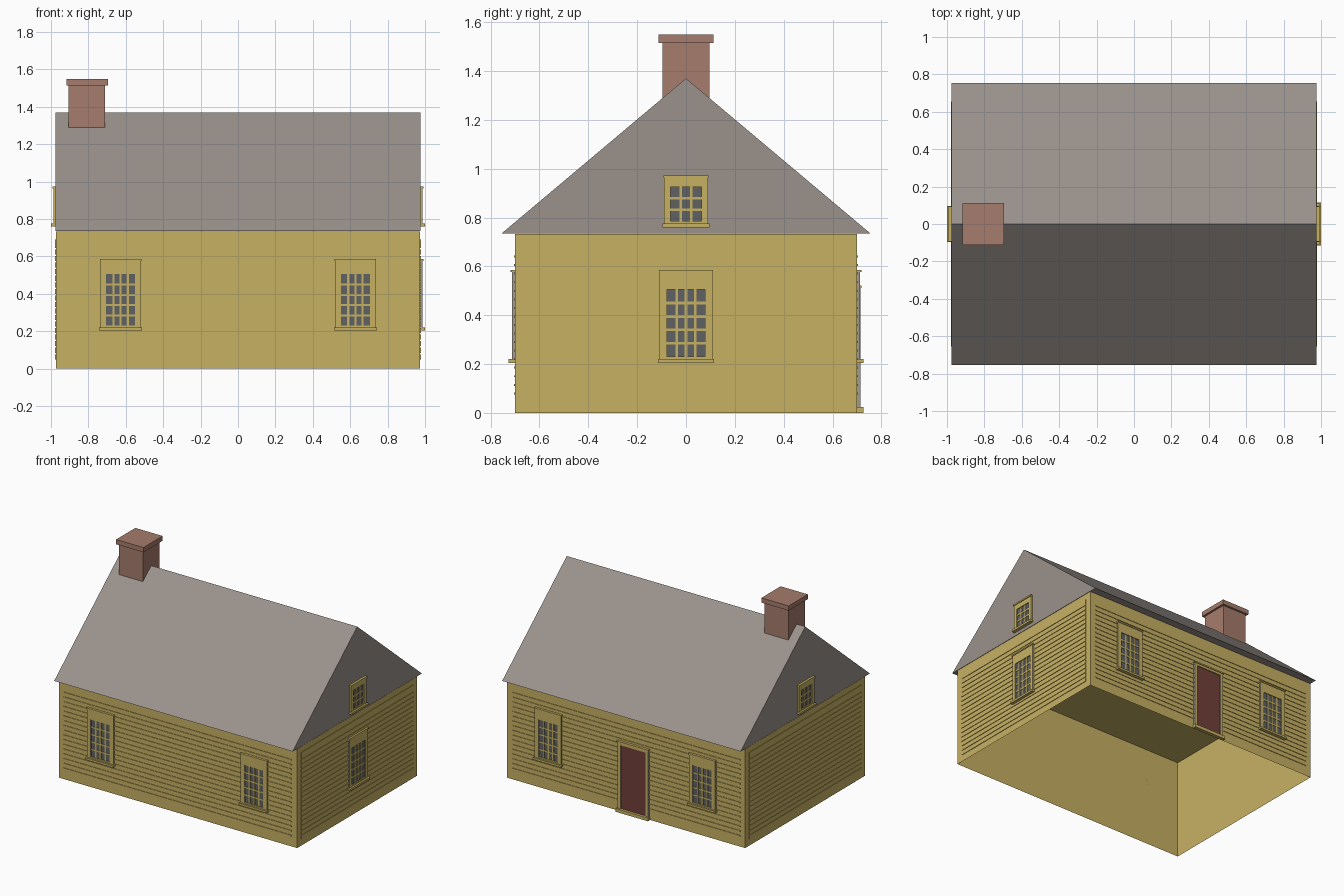
import bpy, bmesh
from mathutils import Vector

cube = bpy.data.objects.get("Cube")
if cube:
    bpy.data.objects.remove(cube, do_unlink=True)


def material(name, rgb):
    m = bpy.data.materials.new(name)
    m.use_nodes = True
    m.diffuse_color = (*rgb, 1)
    m.node_tree.nodes["Principled BSDF"].inputs["Base Color"].default_value = (*rgb, 1)
    return m


YELLOW = material("ochre paint", (0.57, 0.44, 0.125))
ROOF = material("grey roofing", (0.32, 0.284, 0.26))
BRICK = material("brick", (0.38, 0.2, 0.15))
GLASS = material("dark glass", (0.115, 0.12, 0.122))
DOOR = material("dark red paint", (0.165, 0.05, 0.04))
EDGE = material("pale grey edge", (0.36, 0.32, 0.28))

HX, HY, EAVE = 0.974, 0.70, 0.735

# Each wall: centre point, direction along the wall, outward direction
WALLS = {
    "front": (Vector((0, -HY, 0)), Vector((1, 0, 0)), Vector((0, -1, 0))),
    "back": (Vector((0, HY, 0)), Vector((1, 0, 0)), Vector((0, 1, 0))),
    "left": (Vector((HX, 0, 0)), Vector((0, 1, 0)), Vector((1, 0, 0))),
    "right": (Vector((-HX, 0, 0)), Vector((0, 1, 0)), Vector((-1, 0, 0))),
}


def finish(name, bm, *mats):
    bmesh.ops.recalc_face_normals(bm, faces=bm.faces)
    mesh = bpy.data.meshes.new(name)
    bm.to_mesh(mesh)
    bm.free()
    for m in mats:
        mesh.materials.append(m)
    obj = bpy.data.objects.new(name, mesh)
    bpy.context.collection.objects.link(obj)
    return obj


def add_box(bm, lo, hi):
    lo, hi = Vector(lo), Vector(hi)
    verts = bmesh.ops.create_cube(bm, size=1)["verts"]
    for v in verts:
        v.co = Vector([(lo[i] + hi[i]) / 2 + v.co[i] * abs(hi[i] - lo[i]) for i in range(3)])
    return {f for v in verts for f in v.link_faces}


def wall_boxes(name, wall, boxes, *mats):
    """Boxes given as (along0, along1, z0, z1, out0, out1) on a wall.
    A second material goes on the vertical end faces."""
    origin, along, out = WALLS[wall]
    bm = bmesh.new()
    for u0, u1, z0, z1, d0, d1 in boxes:
        a = origin + along * u0 + out * d0
        b = origin + along * u1 + out * d1
        a.z, b.z = z0, z1
        faces = add_box(bm, a, b)
        if len(mats) > 1:
            bm.normal_update()
            for f in faces:
                f.material_index = int(abs(f.normal.dot(along)) > 0.5)
    return finish(name, bm, *mats)


def window(name, wall, u, z0, z1, half, glass_half, g0, g1, cols, rows, side):
    """Frame, sill, cap, glass and glazing bars."""
    deep = 0.013
    wall_boxes(name + "_frame", wall, [
        (u - half, u - glass_half, z0, z1, 0, deep),
        (u + glass_half, u + half, z0, z1, 0, deep),
        (u - glass_half, u + glass_half, g1, z1, 0, deep),
        (u - glass_half, u + glass_half, z0, g0, 0, deep),
    ], YELLOW, side)
    wide = half + 0.007
    wall_boxes(name + "_sill_and_cap", wall, [
        (u - wide, u + wide, z0 - 0.005, z0 + 0.01, 0, 0.026),
        (u - half - 0.003, u + half + 0.003, z1 - 0.004, z1 + 0.006, 0, 0.018),
    ], YELLOW)
    wall_boxes(name + "_glass", wall,
               [(u - glass_half, u + glass_half, g0, g1, 0, 0.006)], GLASS)
    bar = 0.0055
    bars = []
    for i in range(1, cols):
        c = u - glass_half + 2 * glass_half * i / cols
        bars.append((c - bar, c + bar, g0, g1, 0.004, 0.010))
    for i in range(1, rows):
        c = g0 + (g1 - g0) * i / rows
        bars.append((u - glass_half, u + glass_half, c - bar, c + bar, 0.004, 0.0095))
    wall_boxes(name + "_glazing_bars", wall, bars, YELLOW)


# Wall shell, closed by a ceiling and open underneath
bm = bmesh.new()
add_box(bm, (-HX, -HY, 0), (HX, HY, EAVE - 0.002))
floor = [f for f in bm.faces if f.calc_center_median().z < 0.01]
bmesh.ops.recalc_face_normals(bm, faces=bm.faces)
bmesh.ops.delete(bm, geom=floor, context="FACES")
finish("walls", bm, YELLOW)

# Gabled roof
bm = bmesh.new()
profile = [(-0.755, EAVE), (0.755, EAVE), (0, 1.37)]
gable = bm.faces.new([bm.verts.new((-HX - 0.001, y, z)) for y, z in profile])
ext = bmesh.ops.extrude_face_region(bm, geom=[gable], use_keep_orig=True)
bmesh.ops.translate(bm, vec=(2 * HX + 0.002, 0, 0),
                    verts=[v for v in ext["geom"] if isinstance(v, bmesh.types.BMVert)])
finish("roof", bm, ROOF)

# Chimney with a projecting cap
bm = bmesh.new()
add_box(bm, (-0.905, -0.097, 1.2), (-0.71, 0.097, 1.515))
add_box(bm, (-0.918, -0.112, 1.515), (-0.695, 0.112, 1.55))
finish("chimney", bm, BRICK)

# Narrow lap lines on the long walls
PITCH = 0.035
for wall in ("front", "back"):
    laps = [(-0.935, 0.928, z - 0.004, z + 0.004, 0, 0.004)
            for z in (0.08 + PITCH * i for i in range(17))]
    wall_boxes(wall + "_siding", wall, laps, YELLOW)

# Separate boards on the end walls
for wall in ("left", "right"):
    boards = [(-0.655, 0.655, z, z + PITCH - 0.008, 0, 0.004)
              for z in (0.05 + PITCH * i for i in range(17))]
    boards.append((-0.655, 0.655, 0.645, 0.69, 0, 0.004))
    wall_boxes(wall + "_siding", wall, boards, YELLOW)

# Tall windows
for name, wall, u in [("front_left_window", "front", 0.628),
                      ("front_right_window", "front", -0.628),
                      ("back_left_window", "back", 0.63),
                      ("back_right_window", "back", -0.63),
                      ("left_window", "left", 0)]:
    window(name, wall, u, 0.21, 0.58, 0.108, 0.077, 0.23, 0.505, 4, 5, EDGE)

# Small gable windows
for wall in ("left", "right"):
    window(wall + "_gable_window", wall, 0, 0.765, 0.967, 0.09, 0.063,
           0.785, 0.925, 3, 3, YELLOW)

# Back door with jambs, head and threshold
DX = -0.065
wall_boxes("door", "back", [(DX - 0.105, DX + 0.105, 0.022, 0.5, 0, 0.007)], DOOR)
wall_boxes("door_frame", "back", [
    (DX - 0.125, DX - 0.102, 0, 0.515, 0, 0.014),
    (DX + 0.102, DX + 0.125, 0, 0.515, 0, 0.014),
    (DX - 0.102, DX + 0.102, 0.495, 0.515, 0, 0.014),
], YELLOW, EDGE)
wall_boxes("door_threshold_and_cap", "back", [
    (DX - 0.132, DX + 0.132, 0, 0.024, 0, 0.026),
    (DX - 0.13, DX + 0.13, 0.512, 0.522, 0, 0.019),
], YELLOW)
